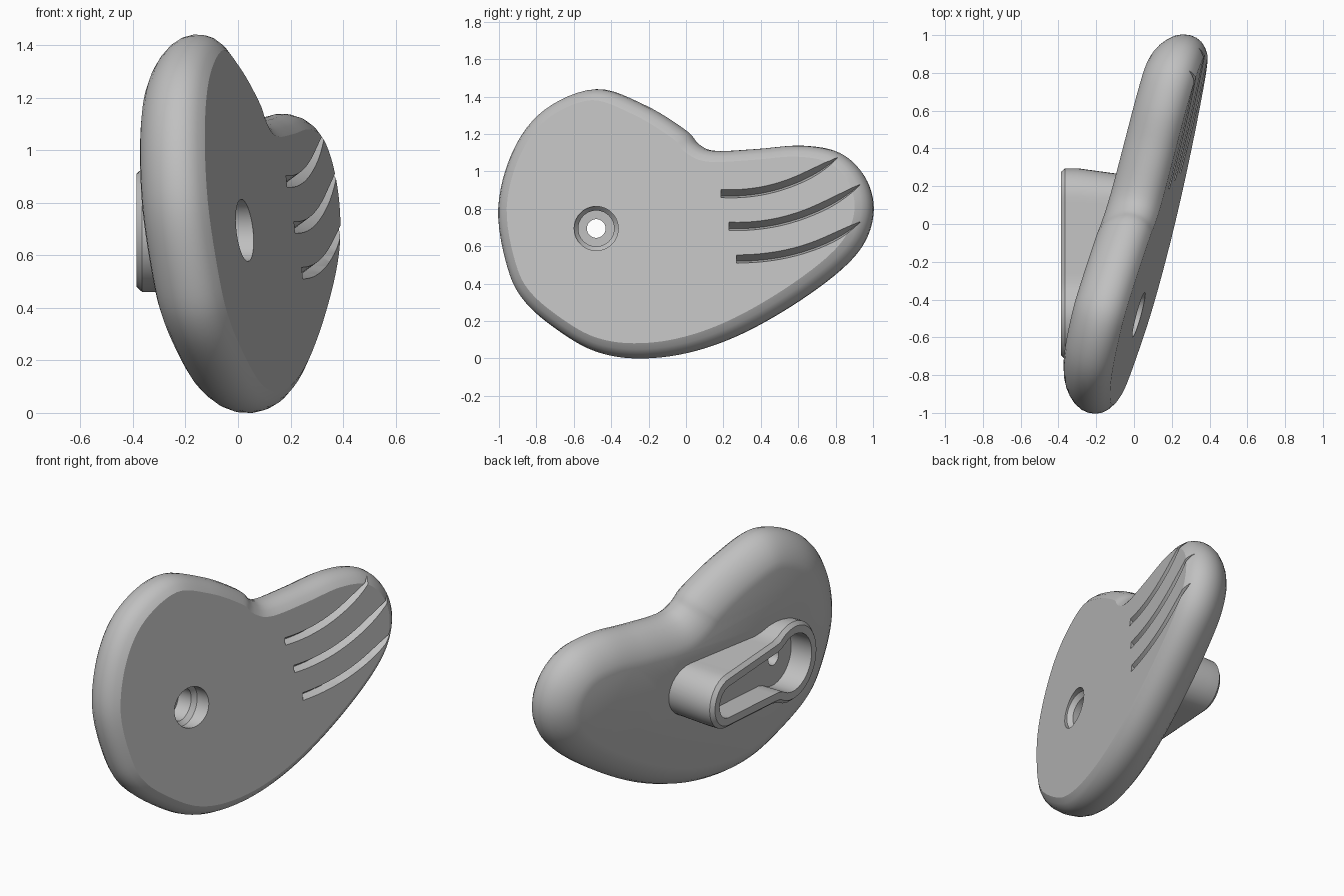
import bpy, bmesh
from math import cos, sin, pi, sqrt
from mathutils import Vector

if "Cube" in bpy.data.objects:
    bpy.data.objects.remove(bpy.data.objects["Cube"])

grey = bpy.data.materials.new("plain_grey")
grey.use_nodes = True
grey.diffuse_color = (0.53, 0.53, 0.53, 1)
grey.node_tree.nodes["Principled BSDF"].inputs["Base Color"].default_value = grey.diffuse_color

# Tilted outer face of the wing: x as a function of y and z
N = Vector((1, -0.269, 0.107)).normalized()


def plane(y, z):
    return 0.229 + 0.269 * y - 0.107 * z


def loft(name, rings):
    """Closed solid through rings of equal point count."""
    bm = bmesh.new()
    loops = [[bm.verts.new(p) for p in ring] for ring in rings]
    n = len(loops[0])
    for a, b in zip(loops, loops[1:]):
        for i in range(n):
            j = (i + 1) % n
            bm.faces.new((a[i], a[j], b[j], b[i]))
    bm.faces.new(loops[0])
    bm.faces.new(loops[-1])
    bmesh.ops.recalc_face_normals(bm, faces=bm.faces)
    mesh = bpy.data.meshes.new(name)
    bm.to_mesh(mesh)
    bm.free()
    mesh.materials.append(grey)
    ob = bpy.data.objects.new(name, mesh)
    bpy.context.collection.objects.link(ob)
    return ob


def combine(target, other, operation):
    mod = target.modifiers.new(operation, 'BOOLEAN')
    mod.operation = operation
    mod.solver = 'EXACT'
    mod.object = other
    bpy.context.view_layer.objects.active = target
    bpy.ops.object.modifier_apply(modifier=mod.name)
    bpy.data.objects.remove(other)


def spline(pts, steps):
    """Closed Catmull-Rom curve."""
    out, n = [], len(pts)
    for i in range(n):
        a, b, c, d = (Vector(pts[(i + k) % n]) for k in (-1, 0, 1, 2))
        for s in range(steps):
            t = s / steps
            out.append(0.5 * (2 * b + (c - a) * t + (2 * a - 5 * b + 4 * c - d) * t * t
                              + (3 * b - a - 3 * c + d) * t ** 3))
    return out


# Wing body: outline in (y, z), rounded by a (depth, inset) profile
outline = spline([(-1, .8), (-.92, 1.11), (-.75, 1.33), (-.48, 1.44), (-.22, 1.355),
                  (0, 1.22), (.07, 1.145), (.16, 1.11), (.38, 1.12), (.62, 1.138),
                  (.82, 1.1), (.95, .98), (1, .81), (.955, .63), (.82, .47),
                  (.56, .28), (.27, .12), (0, .028), (-.25, 0), (-.46, .03),
                  (-.64, .12), (-.85, .29), (-.95, .48)], 6)
profile = [(0, .07), (.02, .04), (.045, .018), (.075, .005), (.11, 0), (.15, .006),
           (.19, .025), (.225, .055), (.25, .085), (.27, .12), (.284, .16)]
count = len(outline)
inward = []
for i in range(count):
    t = outline[(i + 2) % count] - outline[i - 2]
    inward.append(Vector((t.y, -t.x)).normalized())
rings = []
for depth, inset in profile:
    ring = []
    for p, m in zip(outline, inward):
        q = p + m * inset + Vector((N.y, N.z)) * 0.11
        ring.append(Vector((plane(*q), *q)) - N * depth)
    rings.append(ring)
wing = loft("wing", rings)

# Mounting boss: round head around the screw hole, tapering to a small round end
HY, HZ = -0.48, 0.695


def boss_outline(inset, steps=32):
    head, tail, end = 0.235 - inset, 0.16 - inset, 0.135
    y0, y1 = HY - head, end + tail

    def half(y):
        h = sqrt(max(0, head ** 2 - (y - HY) ** 2))
        if y > end:
            h = max(h, sqrt(max(0, tail ** 2 - (y - end) ** 2)))
        elif y > HY:
            h = max(h, tail + (end - y) * 0.06)
        return h

    ys = [(y0 + y1) / 2 - (y1 - y0) / 2 * cos(pi * k / steps) for k in range(steps + 1)]
    top = [(y, HZ + half(y)) for y in ys]
    low = [(y, HZ - half(y)) for y in ys[1:-1]]
    return top + low[::-1]


def flat_ring(x, inset):
    return [(x, y, z) for y, z in boss_outline(inset)]


base = []
for y, z in boss_outline(0):
    y *= 0.82 if y > 0 else 1
    base.append((plane(y, z) - 0.13, y, z))
boss = loft("boss", [flat_ring(-.387, .02), flat_ring(-.365, 0), flat_ring(-.3, 0), base])
combine(wing, boss, 'UNION')

# Pocket in the boss
combine(wing, loft("pocket", [flat_ring(-.6, .065), flat_ring(-.25, .065)]), 'DIFFERENCE')

# Stepped screw hole from the outer face
steps = [(.3, .118), (-.02, .118), (-.045, .096), (-.13, .096), (-.131, .05), (-.6, .05)]
hole = loft("screw_hole", [[(x, HY + r * cos(k * pi / 20), HZ + r * sin(k * pi / 20))
                            for k in range(40)] for x, r in steps])
combine(wing, hole, 'DIFFERENCE')

# Feather grooves: asymmetric V section swept along a curve, narrowing to the tip
section = [(.024, -.06), (.024, 0), (-.01, .05), (-.02, 0), (-.02, -.06)]
for start, ctrl, tip in [((.187, .88), (.52, .862), (.81, 1.075)),
                         ((.23, .705), (.6, .69), (.93, .93)),
                         ((.27, .53), (.65, .53), (.93, .73))]:
    a, b, c = Vector(start), Vector(ctrl), Vector(tip)
    rings = []
    for k in range(17):
        t = k / 16
        p = a * (1 - t) ** 2 + b * 2 * t * (1 - t) + c * t * t
        d = ((b - a) * (1 - t) + (c - b) * t).normalized()
        w = 1 - 0.85 * max(0, (t - 0.7) / 0.3) ** 2
        ring = []
        for side, depth in section:
            q = p + Vector((-d.y, d.x)) * side * w
            ring.append(Vector((plane(*q), *q)) - Vector((depth, 0, 0)))
        rings.append(ring)
    combine(wing, loft("feather_groove", rings), 'DIFFERENCE')

# Smooth shading with crisp edges
bpy.ops.object.select_all(action='DESELECT')
wing.select_set(True)
bpy.context.view_layer.objects.active = wing
bpy.ops.object.shade_smooth_by_angle(angle=0.5)
